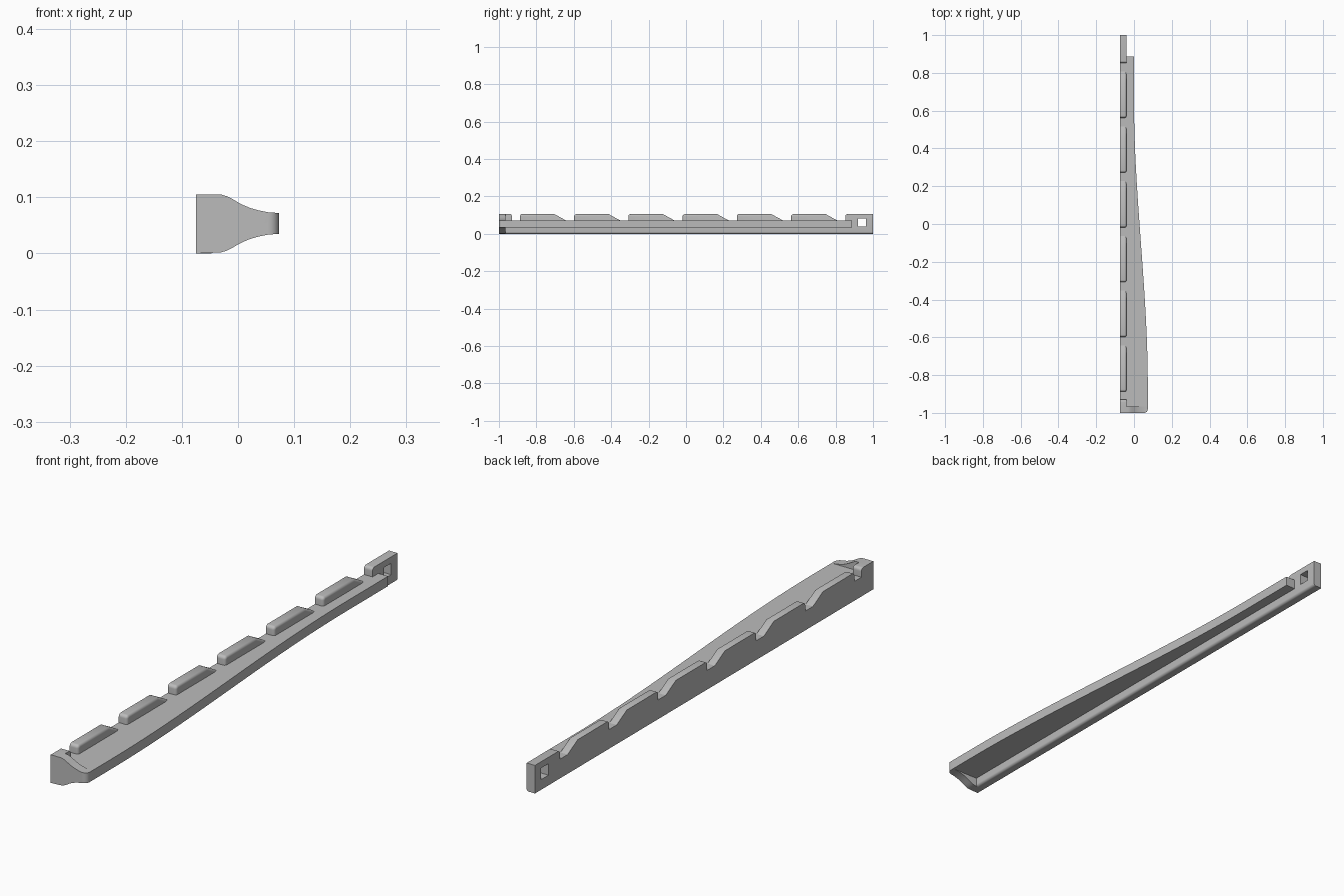
import bpy, bmesh, math
from mathutils import Vector

cube = bpy.data.objects.get("Cube")
if cube:
    bpy.data.objects.remove(cube)

grey = bpy.data.materials.new("plain grey")
grey.use_nodes = True
grey.diffuse_color = (0.5, 0.5, 0.5, 1)
grey.node_tree.nodes["Principled BSDF"].inputs["Base Color"].default_value = (0.5, 0.5, 0.5, 1)

BACK, FACE, TIP = -0.075, -0.04, 0.073     # x of rail back, rail face, shelf tip
LOW, SHELF, TOP = 0.035, 0.072, 0.105      # z of shelf underside, shelf top, teeth
CAP = -0.965                               # y of the end cap's inner side


def extrude(name, points, depth, round_edge=None, radius=0.01):
    """Extrude a closed outline along depth and round the edges chosen by a rule."""
    bm = bmesh.new()
    face = bm.faces.new([bm.verts.new(p) for p in points])
    new = bmesh.ops.extrude_face_region(bm, geom=[face])["geom"]
    bmesh.ops.translate(bm, vec=depth, verts=[v for v in new if isinstance(v, bmesh.types.BMVert)])
    bmesh.ops.recalc_face_normals(bm, faces=bm.faces)
    if round_edge:
        edges = [e for e in bm.edges if round_edge(e.verts[0].co, e.verts[1].co)]
        bmesh.ops.bevel(bm, geom=edges, offset=radius, segments=5, profile=0.5,
                        affect='EDGES', clamp_overlap=True)
    mesh = bpy.data.meshes.new(name)
    bm.to_mesh(mesh)
    bm.free()
    mesh.materials.append(grey)
    obj = bpy.data.objects.new(name, mesh)
    bpy.context.collection.objects.link(obj)
    return obj


def smooth(obj):
    bpy.ops.object.select_all(action='DESELECT')
    obj.select_set(True)
    bpy.context.view_layer.objects.active = obj
    bpy.ops.object.shade_smooth_by_angle(angle=math.radians(30))


def side_profile(name, yz, rule):
    return extrude(name, [(BACK, y, z) for y, z in yz], Vector((FACE - BACK, 0, 0)), rule)


def on_face(a, b):
    return min(a.x, b.x) > FACE - 0.001


# Rail with a rounded lower edge
rail = side_profile("rail", [(CAP, 0), (1, 0), (1, SHELF), (CAP, SHELF)],
                    lambda a, b: on_face(a, b) and max(a.z, b.z) < 0.001)


# Teeth: upright rounded front, sloping back
def tooth_edge(a, b):
    outer = on_face(a, b) and max(a.z, b.z) > TOP - 0.001
    upright = on_face(a, b) and abs(a.y - b.y) < 0.001
    return outer or upright


def front_corner(y, r=0.012):
    arc = [math.radians(15 * i) for i in range(7)]
    return [(y + r - r * math.cos(t), TOP - r + r * math.sin(t)) for t in arc]


parts = [rail]
for i in range(6):
    y = -0.888 + 0.29 * i
    outline = [(y, SHELF)] + front_corner(y) + [(y + 0.185, TOP), (y + 0.245, SHELF)]
    parts.append(side_profile(f"tooth_{i + 1}", outline,
                              lambda a, b: on_face(a, b) and max(a.z, b.z) > SHELF + 0.001))

# End tooth over the hole, and the short tooth behind the cap
end_tooth = side_profile("end_tooth", [(0.852, SHELF)] + front_corner(0.852) + [(1, TOP), (1, SHELF)],
                         lambda a, b: tooth_edge(a, b) and a.y + b.y < 1.99)
stub = [(-0.93 - (y + 0.93), z) for y, z in front_corner(-0.93)]
cap_tooth = side_profile("cap_tooth", [(-0.93, SHELF)] + stub + [(CAP, TOP), (CAP, SHELF)],
                         lambda a, b: tooth_edge(a, b) and a.y + b.y > 2 * CAP + 0.001)
parts += [end_tooth, cap_tooth]

# Shelf: a thin plate whose free edge sweeps in an S curve
edge = []
for i in range(41):
    y = CAP + (0.887 - CAP) * i / 40
    t = min(max((y + 0.85) / 1.5, 0), 1)
    edge.append((TIP - TIP * t * t * (3 - 2 * t), y, LOW))
shelf = extrude("shelf", [(FACE, CAP, LOW)] + edge + [(FACE, 0.887, LOW)],
                Vector((0, 0, SHELF - LOW)))
parts.append(shelf)

# End cap: tall at the rail, flaring down to the shelf thickness
flare = [(-0.03, 0.105), (-0.02, 0.102), (-0.01, 0.097), (0.0, 0.091), (0.01, 0.086),
         (0.022, 0.081), (0.036, 0.077), (0.053, 0.0735), (TIP, SHELF)]
mid = (SHELF + LOW) / 2
outline = [(BACK, TOP)] + flare + [(x, 2 * mid - z) for x, z in reversed(flare)] + [(BACK, 0)]
outline = [(x, -1, max(z, 0)) for x, z in outline]
cap = extrude("end_cap", outline, Vector((0, -1 - CAP, 0)) * -1,
              lambda a, b: min(a.x, b.x) > TIP - 0.001 and max(a.y, b.y) < -0.99, 0.019)
parts.append(cap)

# Square hole through the rail end
cutter = extrude("hole_cutter", [(-0.1, y, z) for y, z in
                 ((0.92, 0.038), (0.963, 0.038), (0.963, 0.081), (0.92, 0.081))], Vector((0.1, 0, 0)))
cutter.hide_render = True
for obj in (rail, end_tooth):
    mod = obj.modifiers.new("hole", 'BOOLEAN')
    mod.operation, mod.solver, mod.object = 'DIFFERENCE', 'EXACT', cutter
    bpy.context.view_layer.objects.active = obj
    bpy.ops.object.modifier_apply(modifier=mod.name)
bpy.data.objects.remove(cutter)

for obj in parts:
    smooth(obj)
